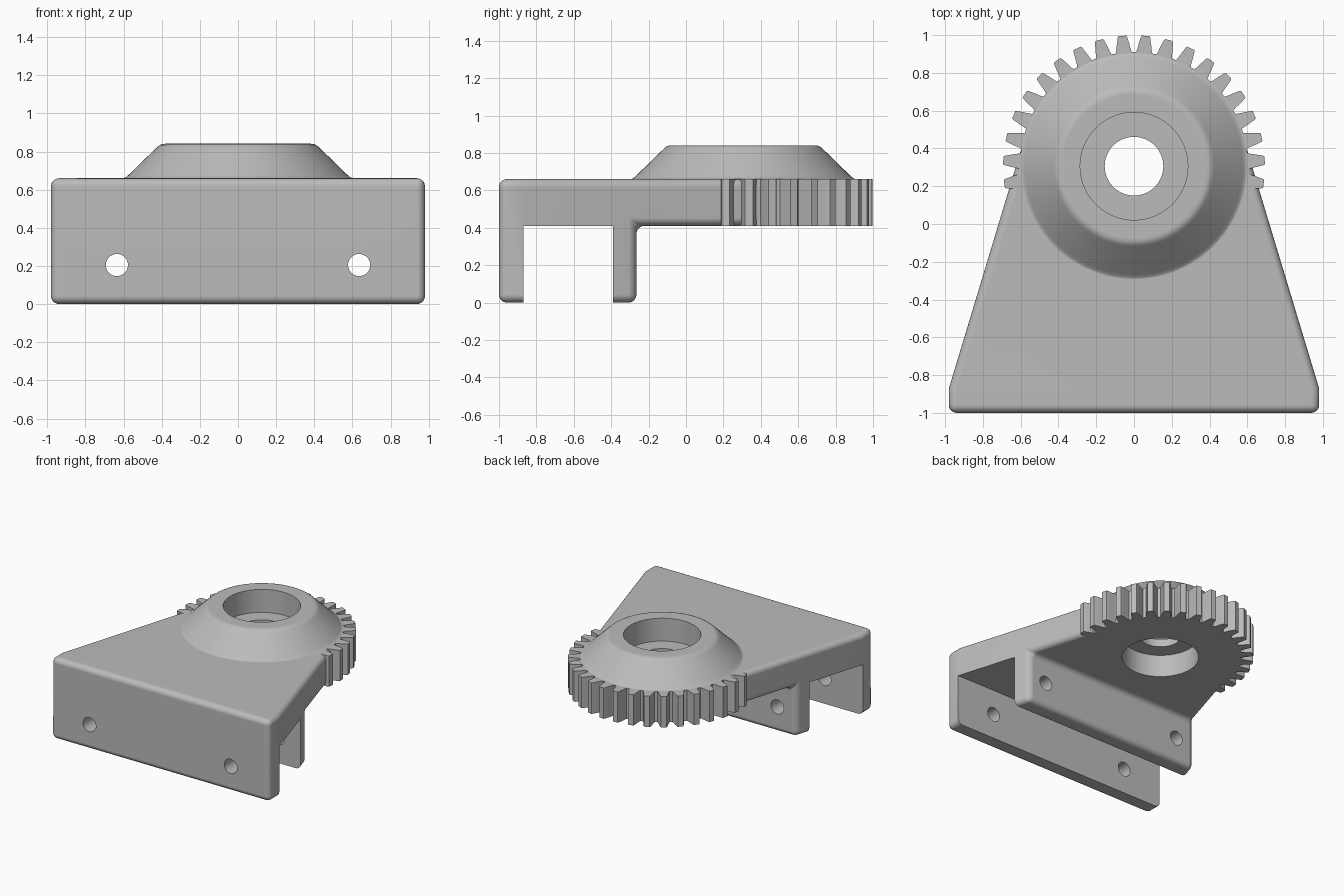
import bpy
import bmesh
from math import sin, cos, radians, pi

if "Cube" in bpy.data.objects:
    bpy.data.objects.remove(bpy.data.objects["Cube"])

HUB_Y = 0.306           # centre of gear and hub
TOP, UNDER = 0.66, 0.41  # top and underside of the plate
FRONT_BEND = -0.87      # where the sides start to taper

grey = bpy.data.materials.new("plain grey")
grey.use_nodes = True
grey.diffuse_color = (0.5, 0.5, 0.5, 1)
grey.node_tree.nodes["Principled BSDF"].inputs["Base Color"].default_value = (0.5, 0.5, 0.5, 1)


def finish(name, bm):
    bmesh.ops.recalc_face_normals(bm, faces=bm.faces)
    mesh = bpy.data.meshes.new(name)
    bm.to_mesh(mesh)
    bm.free()
    mesh.materials.append(grey)
    obj = bpy.data.objects.new(name, mesh)
    bpy.context.collection.objects.link(obj)
    return obj


def prism(name, outline, z0, z1):
    bm = bmesh.new()
    face = bm.faces.new([bm.verts.new((x, y, z0)) for x, y in outline])
    top = bmesh.ops.extrude_face_region(bm, geom=[face])["geom"]
    bmesh.ops.translate(bm, vec=(0, 0, z1 - z0),
                        verts=[v for v in top if isinstance(v, bmesh.types.BMVert)])
    return finish(name, bm)


def lathe(name, profile, steps=96):
    """Closed solid of revolution about the hub axis."""
    bm = bmesh.new()
    rings = [[bm.verts.new((r * cos(2 * pi * i / steps), HUB_Y + r * sin(2 * pi * i / steps), z))
              for i in range(steps)] for r, z in profile]
    for a, b in zip(rings, rings[1:]):
        for i in range(steps):
            j = (i + 1) % steps
            bm.faces.new((a[i], a[j], b[j], b[i]))
    bm.faces.new(rings[0])
    bm.faces.new(rings[-1])
    return finish(name, bm)


def box(name, x, y0, y1, z0, z1):
    return prism(name, [(-x, y0), (x, y0), (x, y1), (-x, y1)], z0, z1)


def apply(obj, mod):
    with bpy.context.temp_override(object=obj, active_object=obj):
        bpy.ops.object.modifier_apply(modifier=mod.name)


def combine(obj, other, operation):
    mod = obj.modifiers.new(operation, 'BOOLEAN')
    mod.operation = operation
    mod.solver = 'EXACT'
    mod.object = other
    apply(obj, mod)
    bpy.data.objects.remove(other)


# Tapered body: L-shaped side profile spanning the plan width
def half_width(y):
    return 0.98 - 0.302 * max(0, y - FRONT_BEND)


profile = [(-1, 0), (-1, TOP), (FRONT_BEND, TOP), (0.48, TOP), (0.48, UNDER),
           (-0.265, UNDER), (-0.265, 0), (FRONT_BEND, 0)]
bm = bmesh.new()
left, right = [[bm.verts.new((s * half_width(y), y, z)) for y, z in profile] for s in (1, -1)]
for i in range(len(profile)):
    j = (i + 1) % len(profile)
    bm.faces.new((left[i], left[j], right[j], right[i]))
for side in (left, right):
    bm.faces.new([side[i] for i in (0, 1, 2, 7)])
    bm.faces.new(side[2:])
body = finish("gear_bracket", bm)
bevel = body.modifiers.new("rounding", 'BEVEL')
bevel.width = 0.042
bevel.segments = 5
bevel.limit_method = 'ANGLE'
bevel.angle_limit = radians(30)
apply(body, bevel)

# Channel between the two walls
combine(body, box("channel", 1.5, FRONT_BEND, -0.39, -0.2, UNDER), 'DIFFERENCE')

# Bolt holes through both walls
for x in (-0.635, 0.635):
    bm = bmesh.new()
    bmesh.ops.create_cone(bm, cap_ends=True, segments=32, radius1=0.058, radius2=0.058, depth=1)
    for v in bm.verts:
        v.co = (v.co.x + x, v.co.z - 0.65, v.co.y + 0.205)
    combine(body, finish("bolt_hole", bm), 'DIFFERENCE')

# Gear sector: teeth around the back, plain disc inside the body
TEETH = 35
pitch = 360 / TEETH
tooth = [(0.604, -4.1), (0.622, -3.5), (0.65, -2.9), (0.685, -2.1), (0.693, -1.7)]
tooth += [(r, -a) for r, a in reversed(tooth)]
outline = []
for k in range(TEETH):
    mid = (k - (TEETH - 1) / 2) * pitch
    shape = tooth if abs(mid) < 180 else []
    centre = (k + 0.5) * pitch
    centre = centre - 360 if centre > 180 else centre
    if abs(centre) > 100:
        shape = [(0.598, a) for a in (-4, 0, 4)]
    for r, a in shape:
        t = radians(centre + a)
        outline.append((r * sin(t), HUB_Y + r * cos(t)))
combine(body, prism("gear", outline, UNDER, TOP), 'UNION')

# Conical hub with softened rim and foot
hub = [(0.58, 0.5), (0.603, 0.659), (0.59, 0.664), (0.575, 0.676), (0.425, 0.822),
       (0.412, 0.833), (0.398, 0.839), (0.38, 0.841)]
combine(body, lathe("hub", hub), 'UNION')

# Bore: a bearing seat from each side, with a thin web between
seat, hole = 0.285, 0.155
bore = [(seat, 0.2), (seat, 0.592), (hole, 0.592), (hole, 0.655), (seat, 0.655), (seat, 1)]
combine(body, lathe("bore", bore), 'DIFFERENCE')

# Smooth rounded surfaces, crisp edges
bpy.ops.object.select_all(action='DESELECT')
body.select_set(True)
bpy.context.view_layer.objects.active = body
bpy.ops.object.shade_smooth_by_angle(angle=radians(28))
weighted = body.modifiers.new("flat_face_normals", 'WEIGHTED_NORMAL')
weighted.keep_sharp = True
